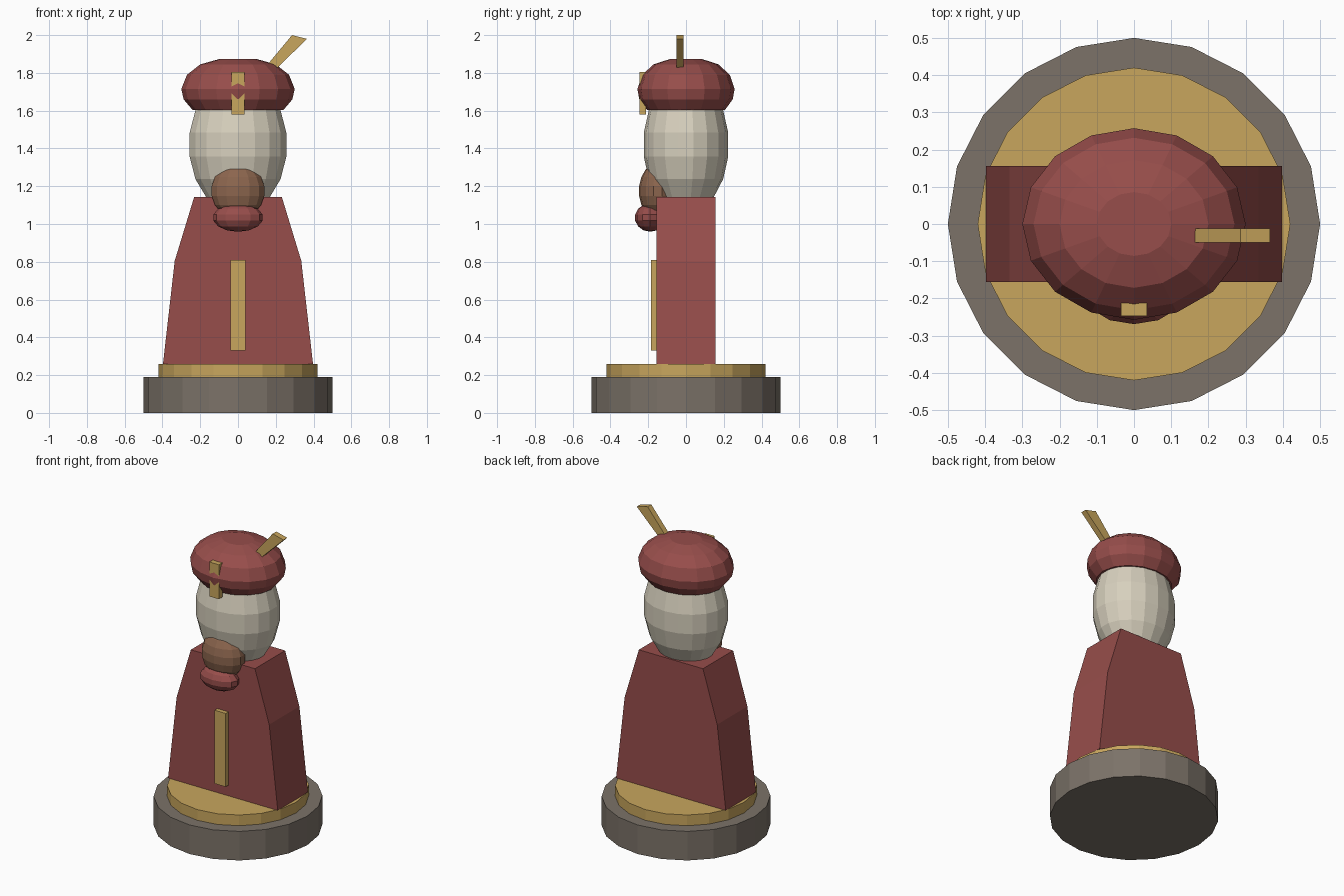
import bpy, bmesh, math

if "Cube" in bpy.data.objects:
    bpy.data.objects.remove(bpy.data.objects["Cube"])


def material(name, rgb):
    m = bpy.data.materials.new(name)
    m.diffuse_color = (*rgb, 1)
    m.use_nodes = True
    m.node_tree.nodes["Principled BSDF"].inputs["Base Color"].default_value = m.diffuse_color
    return m


STONE = material("stone", (0.20, 0.17, 0.14))
GOLD = material("gold", (0.58, 0.38, 0.11))
RED = material("red", (0.31, 0.075, 0.07))
IVORY = material("ivory", (0.68, 0.63, 0.51))
BROWN = material("brown", (0.26, 0.13, 0.075))


def finish(name, bm, mat):
    bmesh.ops.recalc_face_normals(bm, faces=bm.faces)
    mesh = bpy.data.meshes.new(name)
    bm.to_mesh(mesh)
    bm.free()
    mesh.materials.append(mat)
    obj = bpy.data.objects.new(name, mesh)
    bpy.context.collection.objects.link(obj)
    return obj


def lathe(name, profile, sides, mat, y_scale=1.0):
    """Stack rings of (radius, z) and cap both ends."""
    bm = bmesh.new()
    rings = []
    for r, z in profile:
        angles = [2 * math.pi * i / sides for i in range(sides)]
        rings.append([bm.verts.new((r * math.cos(a), r * y_scale * math.sin(a), z)) for a in angles])
    for lo, hi in zip(rings, rings[1:]):
        for i in range(sides):
            j = (i + 1) % sides
            bm.faces.new((lo[i], lo[j], hi[j], hi[i]))
    bm.faces.new(rings[0])
    bm.faces.new(rings[-1])
    return finish(name, bm, mat)


def ellipsoid(name, centre, radii, segments, rings, mat):
    bm = bmesh.new()
    bmesh.ops.create_uvsphere(bm, u_segments=segments, v_segments=rings, radius=1)
    bmesh.ops.scale(bm, vec=radii, verts=bm.verts)
    bmesh.ops.translate(bm, vec=centre, verts=bm.verts)
    return finish(name, bm, mat)


def slab(name, outline, y0, y1, mat):
    """Extrude an (x, z) outline along y."""
    bm = bmesh.new()
    face = bm.faces.new([bm.verts.new((x, y0, z)) for x, z in outline])
    ext = bmesh.ops.extrude_face_region(bm, geom=[face])
    verts = [v for v in ext["geom"] if isinstance(v, bmesh.types.BMVert)]
    bmesh.ops.translate(bm, vec=(0, y1 - y0, 0), verts=verts)
    return finish(name, bm, mat)


def mirrored(half):
    return half + [(-x, z) for x, z in reversed(half)]


# Round plinth with gold step
lathe("plinth", [(0.5, 0), (0.5, 0.19)], 20, STONE)
lathe("plinth_step", [(0.42, 0.19), (0.42, 0.26)], 20, GOLD)

# Robe and its front stripe
slab("robe", mirrored([(0.397, 0.26), (0.335, 0.805), (0.232, 1.143)]), -0.156, 0.156, RED)
slab("robe_stripe", mirrored([(0.04, 0.33), (0.04, 0.81)]), -0.185, -0.145, GOLD)

# Head, muzzle and collar knot
ellipsoid("head", (0, 0, 1.42), (0.264, 0.227, 0.365), 18, 9, IVORY)
ellipsoid("muzzle", (0, -0.15, 1.175), (0.145, 0.1, 0.147), 14, 9, BROWN)
ellipsoid("lower_lip", (0, -0.19, 1.034), (0.134, 0.081, 0.075), 12, 7, RED)

# Flat cap with badge and feather
lathe("cap", [(0.24, 1.603), (0.288, 1.66), (0.3, 1.715), (0.27, 1.79),
              (0.2, 1.845), (0.1, 1.873)], 16, RED, 0.858)
slab("cap_badge", mirrored([(0.035, 1.58), (0.035, 1.805)]), -0.247, -0.212, GOLD)
slab("cap_feather", [(0.12, 1.80), (0.165, 1.785), (0.365, 1.98), (0.286, 2.0)], -0.05, -0.012, GOLD)
